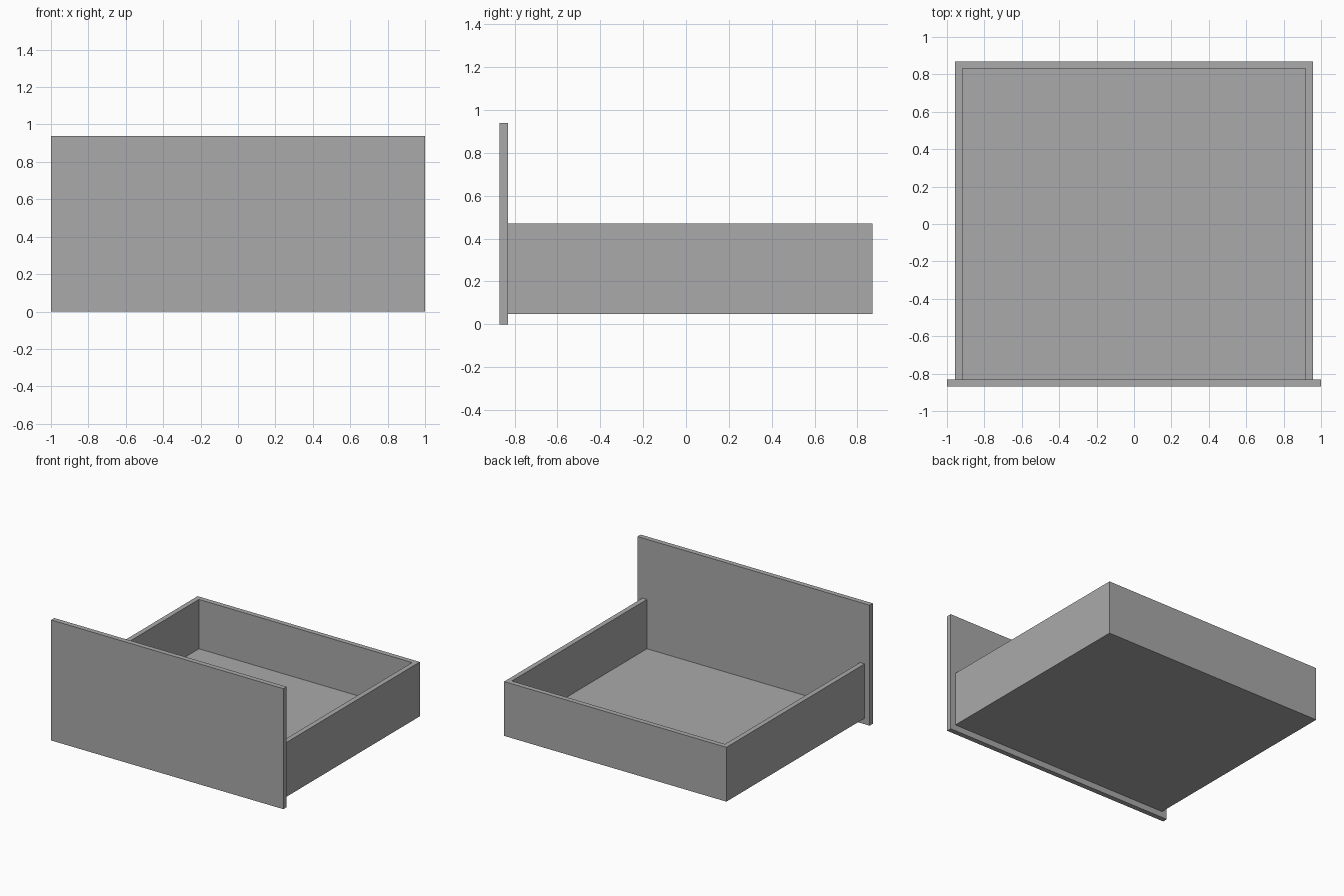
import bpy
import bmesh
from mathutils import Vector

cube = bpy.data.objects.get("Cube")
if cube:
    bpy.data.objects.remove(cube, do_unlink=True)

# Single plain grey finish
GREY = (0.4, 0.4, 0.4, 1.0)
grey = bpy.data.materials.new("plain grey")
grey.use_nodes = True
grey.diffuse_color = GREY
grey.node_tree.nodes["Principled BSDF"].inputs["Base Color"].default_value = GREY


def board(name, low, high):
    """Flat board spanning two opposite corners."""
    low, high = Vector(low), Vector(high)
    bm = bmesh.new()
    bmesh.ops.create_cube(bm, size=1)
    bmesh.ops.scale(bm, vec=high - low, verts=bm.verts)
    mesh = bpy.data.meshes.new(name)
    bm.to_mesh(mesh)
    bm.free()
    mesh.materials.append(grey)
    obj = bpy.data.objects.new(name, mesh)
    obj.location = (low + high) / 2
    bpy.context.collection.objects.link(obj)
    return obj


T = 0.039                    # board thickness
HALF_W, HALF_D = 0.957, 0.87  # drawer box half width, overall half depth
BASE, RIM, TOP = 0.047, 0.47, 0.938
INNER_X = HALF_W - T
FRONT_Y, BACK_Y = T - HALF_D, HALF_D - T

# Tall front panel, wider than the box
board("front_panel", (-1, -HALF_D, 0), (1, FRONT_Y, TOP))

# Side walls
board("left_wall", (INNER_X, FRONT_Y, BASE), (HALF_W, HALF_D, RIM))
board("right_wall", (-HALF_W, FRONT_Y, BASE), (-INNER_X, HALF_D, RIM))

# Back wall and floor fitted between the sides
board("back_wall", (-INNER_X, BACK_Y, BASE), (INNER_X, HALF_D, RIM))
board("floor", (-INNER_X, FRONT_Y, BASE), (INNER_X, BACK_Y, BASE + T))
